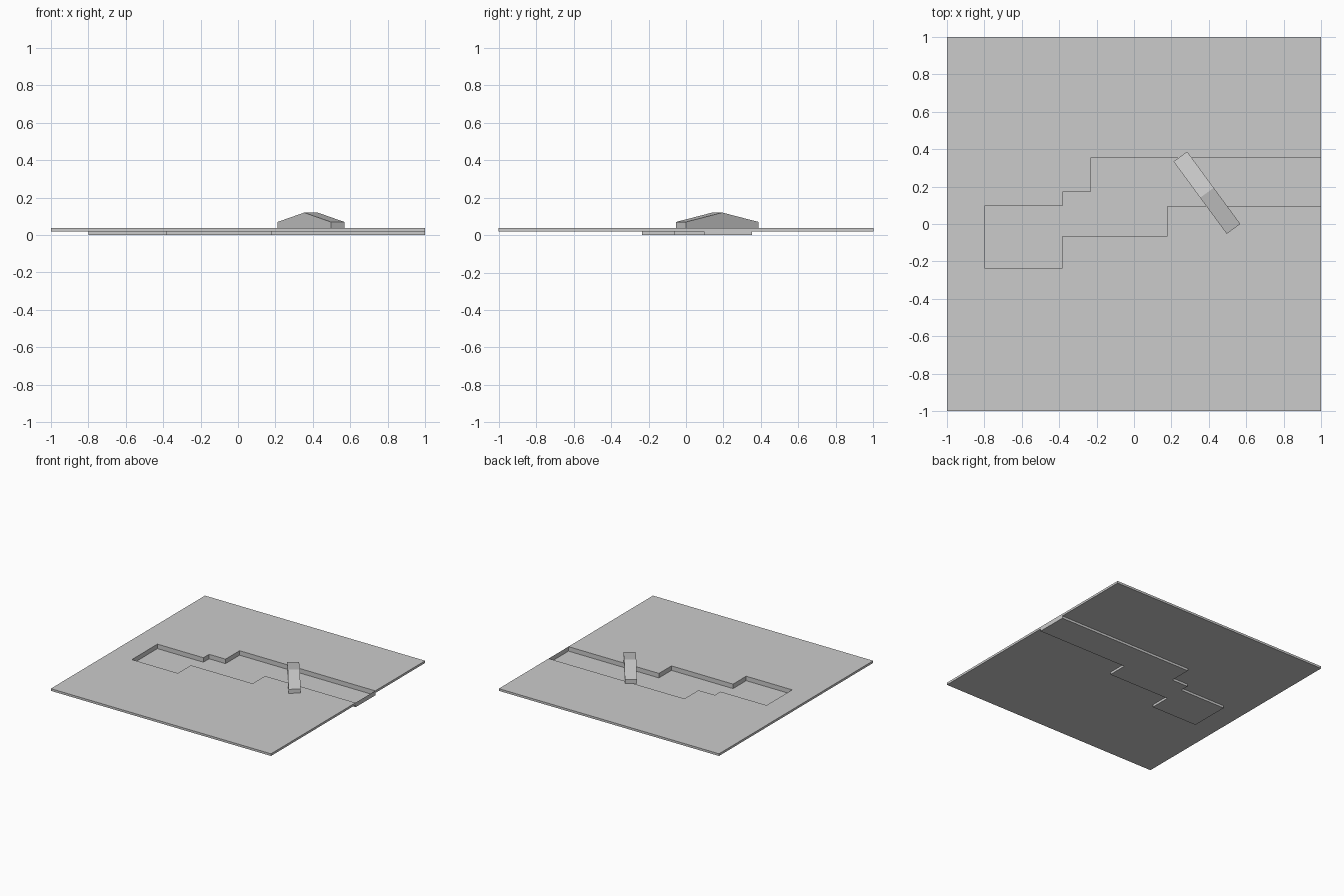
import bpy, bmesh
from math import atan2
from mathutils import Matrix

if "Cube" in bpy.data.objects:
    bpy.data.objects.remove(bpy.data.objects["Cube"])

TOP, UNDER, BASE = 0.037, 0.019, 0.0


def prism(name, outline, z0, z1, top=True, bottom=True, walls=None, inward=False):
    """Vertical prism over an outline; caps and single walls may be left out."""
    bm = bmesh.new()
    lo = [bm.verts.new((x, y, z0)) for x, y in outline]
    hi = [bm.verts.new((x, y, z1)) for x, y in outline]
    n = len(outline)
    for i in (range(n) if walls is None else walls):
        j = (i + 1) % n
        bm.faces.new((lo[i], lo[j], hi[j], hi[i]))
    if top:
        bm.faces.new(hi)
    if bottom:
        bm.faces.new(lo[::-1])
    if inward:
        bmesh.ops.reverse_faces(bm, faces=bm.faces[:])
    loose = [v for v in bm.verts if not v.link_faces]
    bmesh.ops.delete(bm, geom=loose, context='VERTS')
    return add_object(name, bm)


def add_object(name, bm):
    mesh = bpy.data.meshes.new(name)
    bm.to_mesh(mesh)
    bm.free()
    obj = bpy.data.objects.new(name, mesh)
    bpy.context.collection.objects.link(obj)
    return obj


# Stepped channel outline, counter-clockwise, reaching the right edge
south = [(-0.80, -0.235), (-0.382, -0.235), (-0.382, -0.065),
         (0.178, -0.065), (0.178, 0.097), (1, 0.097)]
north = [(1, 0.353), (-0.233, 0.353), (-0.233, 0.171),
         (-0.382, 0.171), (-0.382, 0.097), (-0.80, 0.097)]

# Ground plate surrounding the channel; its inner walls belong to the bed
ground = [(-1, -1), (1, -1)] + south[::-1] + north[::-1] + [(1, 1), (-1, 1)]
n = len(ground)
prism("ground_plate", ground, UNDER, TOP, walls=[0, 1, n - 3, n - 2, n - 1])

# Sunken channel bed: an open tray hanging below the plate
prism("channel_bed", south + north, BASE, TOP, top=False, inward=True)

# Peaked footbridge lying diagonally across the channel
half_len, half_wid = 0.24, 0.045
profile = [(-half_len, 0.036), (half_len, 0.036), (half_len, 0.07),
           (0, 0.12), (-half_len, 0.07)]
bm = bmesh.new()
side = bm.faces.new([bm.verts.new((x, -half_wid, z)) for x, z in profile])
ext = bmesh.ops.extrude_face_region(bm, geom=[side], use_keep_orig=True)
moved = [g for g in ext["geom"] if isinstance(g, bmesh.types.BMVert)]
bmesh.ops.translate(bm, verts=moved, vec=(0, 2 * half_wid, 0))
bmesh.ops.recalc_face_normals(bm, faces=bm.faces[:])
bridge = add_object("footbridge", bm)
bridge.matrix_world = (Matrix.Translation((0.39, 0.167, 0))
                       @ Matrix.Rotation(atan2(-0.386, 0.284), 4, 'Z'))
